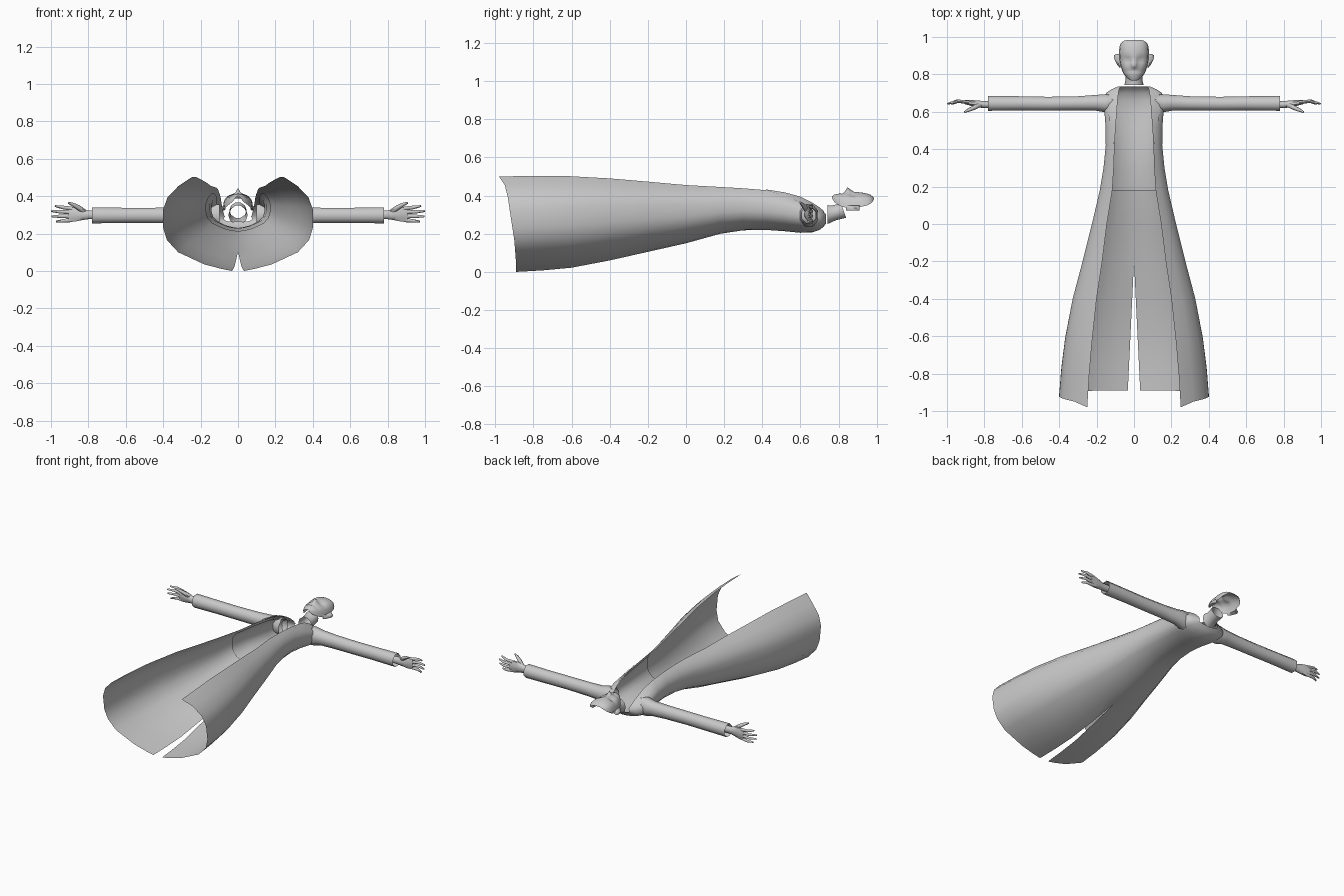
import bpy, bmesh, math
from mathutils import Vector

if "Cube" in bpy.data.objects:
    bpy.data.objects.remove(bpy.data.objects["Cube"])

grey = bpy.data.materials.new("plain_grey")
grey.diffuse_color = (0.58, 0.58, 0.58, 1)
grey.use_nodes = True
grey.node_tree.nodes["Principled BSDF"].inputs["Base Color"].default_value = grey.diffuse_color


def loft(name, rings, closed=False, caps=False, mirror=True, angle=40):
    """Skin a list of equal-length point rows; optionally mirror across x."""
    bm = bmesh.new()
    rows = [[bm.verts.new(p) for p in r] for r in rings]
    n = len(rows[0])
    for a, b in zip(rows, rows[1:]):
        for i in range(n if closed else n - 1):
            j = (i + 1) % n
            bm.faces.new((a[i], a[j], b[j], b[i]))
    if caps:
        bm.faces.new(rows[-1])
    bmesh.ops.remove_doubles(bm, verts=bm.verts, dist=0.0005)
    bmesh.ops.recalc_face_normals(bm, faces=bm.faces)
    me = bpy.data.meshes.new(name)
    bm.to_mesh(me)
    bm.free()
    me.materials.append(grey)
    ob = bpy.data.objects.new(name, me)
    bpy.context.collection.objects.link(ob)
    if mirror:
        m = ob.modifiers.new("mirror", 'MIRROR')
        m.merge_threshold = 0.0005
    bpy.ops.object.select_all(action='DESELECT')
    ob.select_set(True)
    bpy.context.view_layer.objects.active = ob
    bpy.ops.object.shade_smooth_by_angle(angle=math.radians(angle))
    return ob


def ring_x(x, y, z, ry, rz, n=8):
    """Ellipse standing across the x axis."""
    return [(x, y + ry * math.cos((i + .5) * math.tau / n),
             z + rz * math.sin((i + .5) * math.tau / n)) for i in range(n)]


def tube(name, pts, radii, n=6):
    """Tapered tube through points, capped at the tip."""
    pts = [Vector(p) for p in pts]
    rings = []
    for i, p in enumerate(pts):
        d = (pts[min(i + 1, len(pts) - 1)] - pts[max(i - 1, 0)]).normalized()
        u = d.cross(Vector((0, 1, 0))).normalized()
        v = d.cross(u)
        rings.append([p + radii[i] * (u * math.cos(k * math.tau / n) + v * math.sin(k * math.tau / n))
                      for k in range(n)])
    return loft(name, rings, closed=True, caps=True, angle=60)


# Coat stations: y, half width, back height, front height, opening half width
COAT = [(-.89, .40, .0, .50, .25), (-.75, .388, .008, .503, .24), (-.6, .368, .022, .503, .225),
        (-.4, .328, .06, .49, .20), (-.2, .275, .105, .473, .17), (0, .225, .15, .455, .145),
        (.18, .183, .20, .445, .116), (.3, .163, .218, .438, .108), (.42, .151, .22, .428, .104),
        (.52, .152, .213, .412, .098), (.6, .158, .205, .39, .092), (.66, .16, .207, .36, .088),
        (.7, .15, .22, .335, .083), (.72, .12, .235, .318, .079), (.735, .085, .255, .30, .074)]
SECTION = [(0, 0), (.22, .022), (.45, .07), (.8, .2), (.95, .33), (1, .46), (1, .66), (.94, .79)]
HEM = [0, 0, 0, -.005, -.01, -.02, -.035, -.045, -.06, -.09]


def section(y, w, zb, zt, xo, grow=0.0):
    """Half cross-section of the coat, from the middle of the back to the front edge."""
    h = zt - zb
    pts = [(a * w, b * h + zb) for a, b in SECTION]
    pts += [((.45 * w + .55 * xo), zb + .91 * h), (xo, zt)]
    cz = (zb + zt) / 2
    fade = min(1, max(0, (-.4 - y) / .49))
    slit = max(0, (-.2 - y) / .69) * .033
    out = []
    for (x, z), dy in zip(pts, HEM):
        d = Vector((x, z - cz)).normalized() * grow
        out.append(Vector((max(x, slit) + (d.x if x > 0 else 0), y + dy * fade, z + d.y)))
    return out


# Coat shell, open at the front and slit up the back
loft("coat", [section(*s) for s in COAT], angle=50)

# Inner garment lining the upper coat, stopping short of the front opening
loft("shirt", [section(*s, grow=-.01)[:9] for s in COAT[6:]], angle=50)

# Lapels folded back from the opening
lapel = []
for i, s in enumerate(COAT[8:14]):
    r = section(*s, grow=.006)
    k = min(1, .1 + i * .5)
    outer = r[8].lerp(r[7], .5)
    lapel.append([r[9], r[9].lerp(r[8], k), r[9].lerp(outer, k)])
loft("lapel", lapel)

# Sleeves, open at the cuff
ARM = [(.10, .645, .295, .05, .065), (.155, .645, .296, .052, .062), (.2, .648, .297, .046, .05),
       (.3, .645, .297, .041, .046), (.46, .643, .297, .040, .044), (.6, .645, .297, .041, .044),
       (.78, .645, .297, .043, .046)]
loft("sleeve", [ring_x(*a) for a in ARM], closed=True, angle=50)

# Wrist and palm
HAND = [(.74, .64, .30, .02, .024), (.80, .638, .30, .02, .025), (.835, .642, .302, .02, .033),
        (.87, .647, .302, .017, .041), (.905, .652, .302, .012, .042)]
loft("palm", [ring_x(*a) for a in HAND], closed=True, caps=True, angle=60)

# Fingers: base height, tip height, tip x
for i, (zb, zt, xt) in enumerate([(.333, .347, .978), (.313, .32, .998), (.292, .292, .995), (.272, .264, .972)]):
    mid = (.89 + xt) / 2 + .005
    tube("finger_%d" % (i + 1), [(.885, .65, zb), (mid, .657, (zb + zt) / 2), (xt, .642, zt)],
         [.011, .0095, .005])
tube("thumb", [(.82, .64, .315), (.855, .622, .34), (.882, .61, .355), (.907, .598, .364)],
     [.014, .013, .010, .005])

# Neck, an open tube leaning toward the face
neck = []
for y, cz, rx, rz, tilt in [(.742, .30, .052, .052, 0), (.765, .304, .046, .047, .005),
                            (.79, .313, .044, .045, .005), (.825, .325, .046, .043, -.015)]:
    neck.append([(rx * math.cos(k * math.tau / 10), y + tilt * math.sin(k * math.tau / 10),
                  cz + rz * math.sin(k * math.tau / 10)) for k in range(10)])
loft("neck", neck, closed=True, mirror=False, angle=60)

# Face, a shell open at the back: y, half width, rim height, middle height, nose, eye depth
FACE = [(.766, .016, .385, .396, 0, 0), (.778, .034, .366, .405, 0, 0), (.795, .05, .354, .408, 0, 0),
        (.808, .058, .346, .413, 0, 0), (.817, .062, .342, .409, 0, 0), (.826, .066, .34, .414, 0, 0),
        (.836, .069, .338, .414, .012, 0), (.846, .072, .336, .414, .030, 0),
        (.862, .076, .335, .414, .018, .006), (.880, .078, .336, .413, .007, .012),
        (.893, .079, .338, .416, .003, .003), (.92, .08, .342, .416, 0, 0), (.948, .078, .348, .411, 0, 0),
        (.967, .07, .358, .404, 0, 0), (.979, .055, .37, .395, 0, 0), (.985, .035, .38, .387, 0, 0)]
face = []
for y, w, zr, zc, nose, eye in FACE:
    row = []
    for a in (0, 10, 22, 36, 52, 70, 90):
        r = math.radians(a)
        z = zr + (zc - zr) * max(0, math.cos(r)) ** .75
        z += {0: nose, 10: nose * .3 - eye * .3, 22: -eye, 36: -eye * .7}.get(a, 0)
        row.append((w * math.sin(r), y, z))
    face.append(row)
loft("face", face, angle=60)

# Ears: thin cupped plates standing off the sides of the face
ear = []
for y, out, base in [(.838, .079, .068), (.85, .09, .072), (.87, .1, .074),
                     (.89, .108, .075), (.903, .106, .076), (.91, .094, .078)]:
    ear.append([(base, y, .345), ((base + out) / 2, y, .348), (out, y, .334),
                (out - .004, y, .322), (base, y, .33)])
loft("ear", ear, closed=True, caps=True, angle=60)
